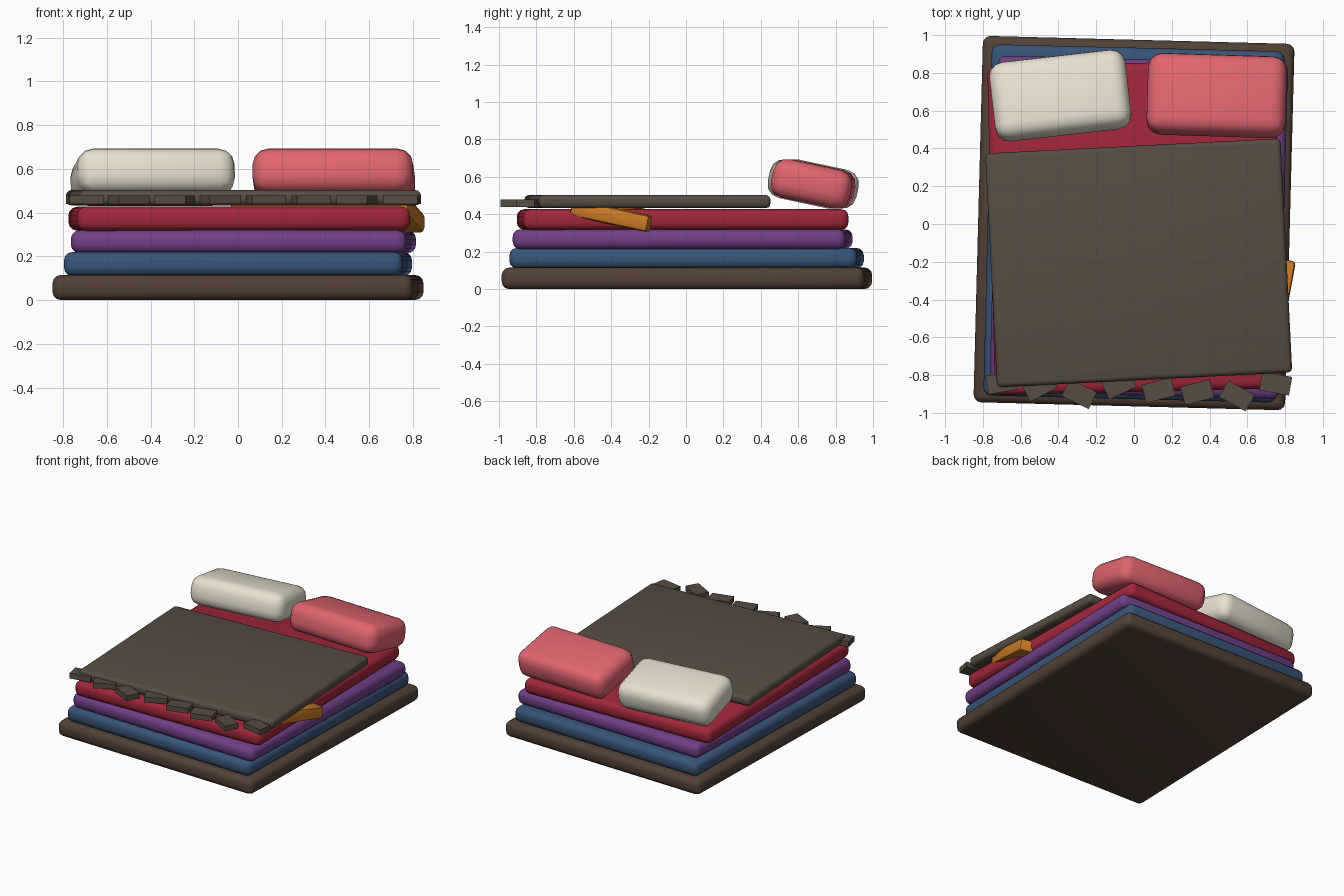
import bpy
from math import radians

if "Cube" in bpy.data.objects:
    bpy.data.objects.remove(bpy.data.objects["Cube"])

mats = {}


def material(name, color):
    if name not in mats:
        m = bpy.data.materials.new(name)
        m.diffuse_color = (*color, 1)
        m.use_nodes = True
        m.node_tree.nodes["Principled BSDF"].inputs["Base Color"].default_value = m.diffuse_color
        mats[name] = m
    return mats[name]


def slab(name, size, loc, rot, mat, bevel=0.0, segments=3):
    """Box with rounded edges; rot is (tilt about x, turn about z) in degrees."""
    bpy.ops.mesh.primitive_cube_add(size=1, location=loc)
    ob = bpy.context.object
    ob.name = name
    ob.scale = size
    bpy.ops.object.transform_apply(location=False, rotation=False, scale=True)
    ob.rotation_euler = (radians(rot[0]), 0, radians(rot[1]))
    ob.data.materials.append(mat)
    if bevel:
        mod = ob.modifiers.new("Round", 'BEVEL')
        mod.width = bevel
        mod.segments = segments
        bpy.ops.object.modifier_apply(modifier="Round")
        bpy.ops.object.shade_smooth_by_angle(angle=radians(40))
    return ob


brown = material("brown", (0.085, 0.052, 0.035))
blue = material("blue", (0.04, 0.09, 0.19))
purple = material("purple", (0.16, 0.05, 0.24))
red = material("red", (0.36, 0.02, 0.04))
wool = material("wool", (0.095, 0.075, 0.055))
orange = material("orange", (0.60, 0.20, 0.02))
cream = material("cream", (0.80, 0.75, 0.62))
pink = material("pink", (0.75, 0.13, 0.16))

# stacked mattresses, each slightly turned
slab("base_mattress", (1.65, 1.94, 0.115), (0, 0.005, 0.0575), (0, -1.5), brown, 0.04)
slab("blue_mattress", (1.55, 1.86, 0.11), (0, 0.003, 0.165), (0, -1.4), blue, 0.04)
slab("purple_mattress", (1.535, 1.78, 0.105), (0.025, -0.018, 0.267), (0, -1.5), purple, 0.04)
slab("red_mattress", (1.525, 1.74, 0.11), (0.006, -0.018, 0.372), (0, 1.35), red, 0.04)

# blanket and the cloth poking out beneath it
slab("blanket", (1.565, 1.24, 0.07), (0.025, -0.206, 0.468), (0, 2.9), wool, 0.025)
slab("tucked_cloth", (0.83, 0.43, 0.09), (0.41, -0.335, 0.393), (-12, -10.5), orange, 0.02, 2)

# ragged blanket fringe: x, y, turn
fringe = [(-0.70, -0.84, 10), (-0.50, -0.86, 28), (-0.29, -0.90, -26), (-0.08, -0.85, 25),
          (0.13, -0.88, 15), (0.335, -0.89, 15), (0.545, -0.91, -29), (0.75, -0.845, -10)]
for i, (x, y, turn) in enumerate(fringe):
    slab(f"fringe_{i + 1}", (0.16, 0.10, 0.04), (x, y, 0.459), (0, turn), wool)

# pillows, leaning down towards the head end
slab("cream_pillow", (0.725, 0.42, 0.21), (-0.39, 0.68, 0.562), (-12, 6.5), cream, 0.075)
slab("pink_pillow", (0.735, 0.43, 0.21), (0.438, 0.68, 0.562), (-12, -1.8), pink, 0.075)
